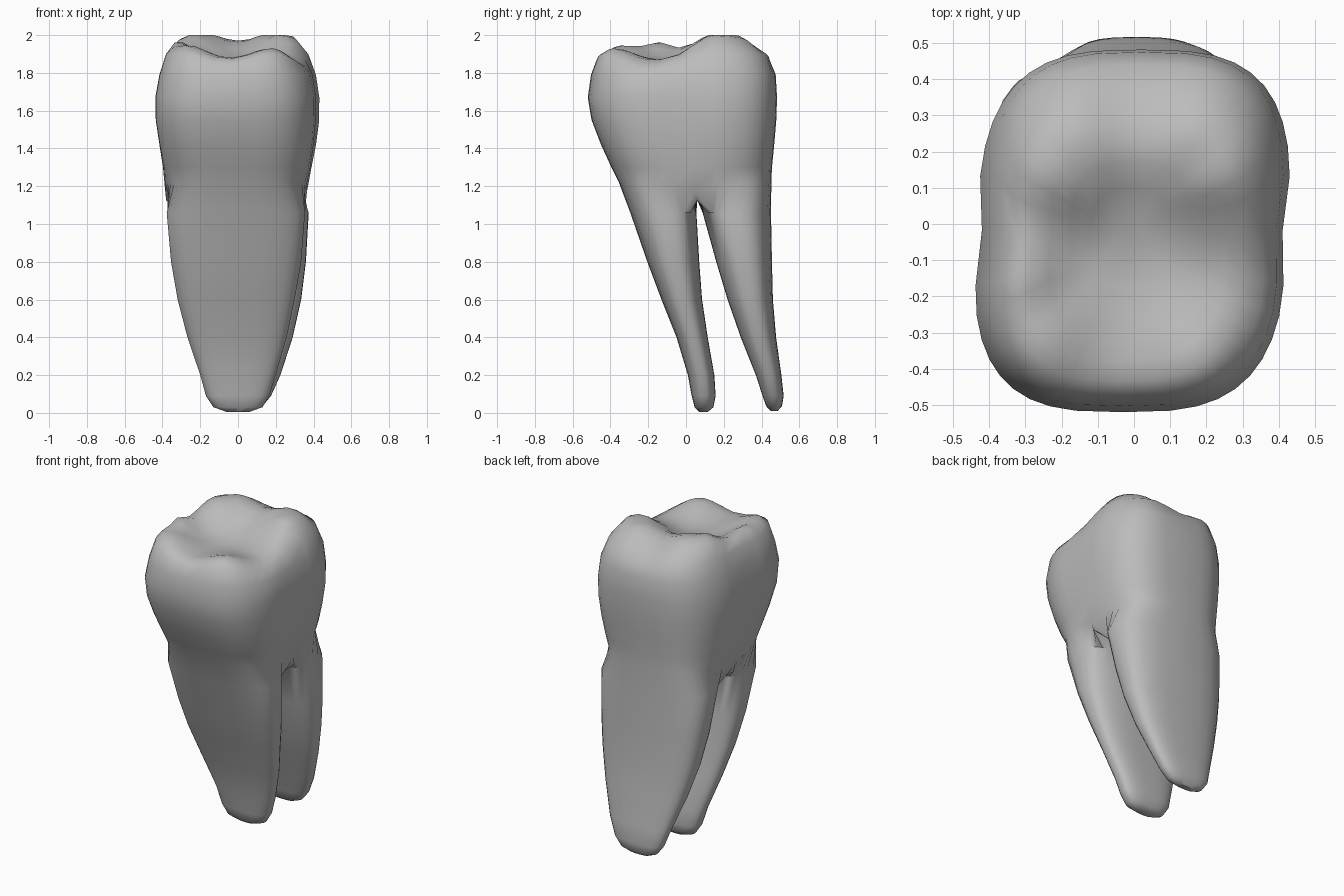
import bpy
import bmesh
from math import cos, sin, pi, exp

if "Cube" in bpy.data.objects:
    bpy.data.objects.remove(bpy.data.objects["Cube"], do_unlink=True)

N = 40
HALF = N // 2

# Ring profiles: z, x min, x max, y min, y max
CROWN = [
    (1.22, -.385, .365, -.355, .452),
    (1.30, -.40, .39, -.395, .455),
    (1.42, -.42, .412, -.45, .467),
    (1.55, -.435, .427, -.50, .478),
    (1.67, -.436, .428, -.52, .482),
    (1.79, -.415, .41, -.503, .475),
    (1.88, -.38, .37, -.475, .44),
]
RIM = (0, -.335, .31, -.435, .36)
FRONT_ROOT = [
    (1.06, -.378, .355, -.295, .055),
    (.80, -.355, .335, -.205, .07),
    (.60, -.32, .30, -.13, .085),
    (.40, -.268, .258, -.05, .115),
    (.20, -.20, .20, .01, .15),
    (.09, -.17, .165, .03, .157),
    (.03, -.13, .13, .045, .145),
    (.005, -.06, .06, .07, .115),
]
BACK_ROOT = [
    (1.06, -.375, .375, .088, .45),
    (.80, -.355, .36, .16, .455),
    (.60, -.32, .335, .22, .46),
    (.40, -.265, .29, .29, .477),
    (.20, -.195, .225, .37, .505),
    (.09, -.16, .175, .405, .517),
    (.035, -.12, .13, .425, .508),
    (.01, -.06, .07, .45, .485),
]
# Cusps: x, y, height, radius
CUSPS = [
    (-.27, -.33, .085, .16),
    (.17, -.38, .07, .15),
    (-.32, -.13, .08, .10),
    (-.24, .14, .13, .17),
    (.24, .15, .13, .17),
    (-.15, .30, .07, .15),
    (.17, .30, .07, .15),
    (0, .20, .05, .14),
]


def chewing_height(x, y):
    z = 1.86
    for cx, cy, h, r in CUSPS:
        z += h * exp(-((x - cx) ** 2 + (y - cy) ** 2) / r ** 2)
    return min(z, 2.0)


def rounded_ring(profile, power, scale=1, turn=0):
    # turn slides the side points round towards the front or back corners
    z, x0, x1, y0, y1 = profile
    points = []
    for i in range(N):
        angle = 2 * pi * i / N
        angle += turn * cos(angle)
        c, s = cos(angle), sin(angle)
        u = abs(c) ** (2 / power) * (1 if c > 0 else -1)
        v = abs(s) ** (2 / power) * (1 if s > 0 else -1)
        points.append(((x0 + x1) / 2 + u * scale * (x1 - x0) / 2,
                       (y0 + y1) / 2 + v * scale * (y1 - y0) / 2, z))
    return points


def lobed(point):
    # Skew the two lobes sideways and pinch the groove between them
    x, y, z = point
    amount = min(1, max(0, (z - 1.22) / .3))
    pinch = 1 - .04 * amount * exp(-((y + .04) / .1) ** 2)
    return x * pinch + .05 * amount * y, y, z


bm = bmesh.new()


def add_ring(points):
    return [bm.verts.new(p) for p in points]


def bridge(a, b):
    for i in range(N):
        j = (i + 1) % N
        bm.faces.new((a[i], a[j], b[j], b[i]))


# Crown wall
rings = []
for profile in CROWN:
    points = [lobed(p) for p in rounded_ring(profile, 3.1)]
    if profile is CROWN[-1]:
        points = [(x, y, min(z + .02, chewing_height(x * .9, y * .9) - .03))
                  for x, y, z in points]
    if profile is CROWN[0]:
        points = [(x, y, z - .05 * exp(-((y - .05) / .12) ** 2))
                  for x, y, z in points]
    rings.append(add_ring(points))

# Chewing surface
for scale in (1, .86, .7, .52, .34, .16):
    points = [lobed((x, y, 1.9)) for x, y, _ in rounded_ring(RIM, 2.8, scale)]
    rings.append(add_ring([(x, y, chewing_height(x, y)) for x, y, _ in points]))
for lower, upper in zip(rings, rings[1:]):
    bridge(lower, upper)
bm.faces.new(rings[-1])

# Web where the crown splits into two roots
neck = rings[0]
right, left = neck[0].co, neck[HALF].co
web = {}
for i in range(1, HALF):
    t = (1 - cos(pi * i / HALF)) / 2
    p = right.lerp(left, t)
    web[i] = bm.verts.new((p.x, .06, 1.125))
front_top = [neck[0]] + [web[i] for i in range(1, HALF)] + neck[HALF:]
back_top = neck[:HALF + 1] + [web[N - i] for i in range(HALF + 1, N)]

# Roots
for top, profiles, turn in ((front_top, FRONT_ROOT, .7),
                            (back_top, BACK_ROOT, -.7)):
    previous = top
    for profile in profiles:
        ring = add_ring(rounded_ring(profile, 2.7, turn=turn))
        bridge(ring, previous)
        previous = ring
    bm.faces.new(previous)

bmesh.ops.recalc_face_normals(bm, faces=bm.faces[:])
mesh = bpy.data.meshes.new("molar_tooth")
bm.to_mesh(mesh)
bm.free()
tooth = bpy.data.objects.new("molar_tooth", mesh)
bpy.context.collection.objects.link(tooth)

# Plain grey enamel
enamel = bpy.data.materials.new("grey_enamel")
enamel.use_nodes = True
colour = (.5, .5, .5, 1)
enamel.diffuse_color = colour
enamel.node_tree.nodes["Principled BSDF"].inputs["Base Color"].default_value = colour
mesh.materials.append(enamel)

bpy.context.view_layer.objects.active = tooth
tooth.select_set(True)
bpy.ops.object.shade_smooth_by_angle(angle=pi / 4)
